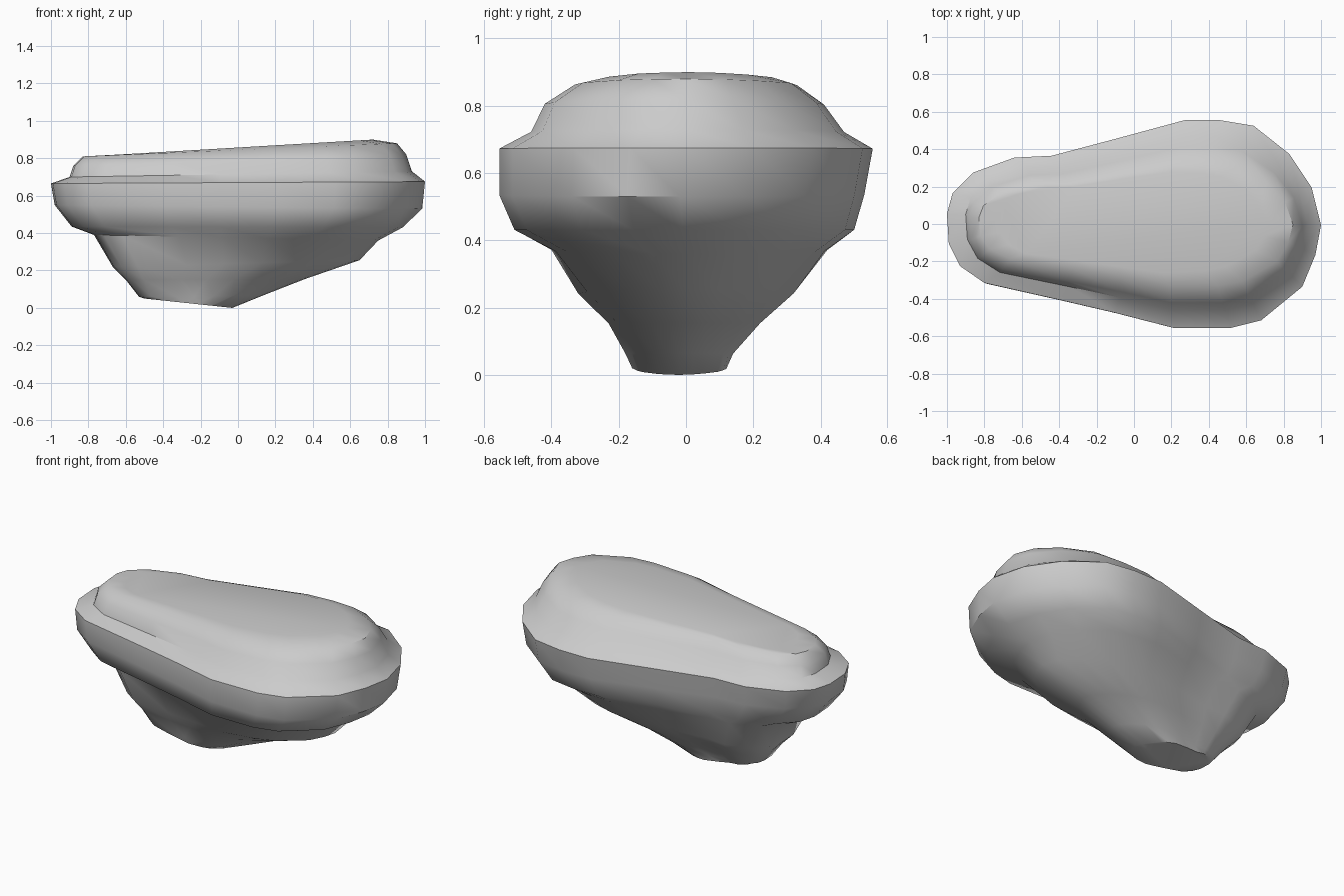
import bpy, bmesh, math

if "Cube" in bpy.data.objects:
    bpy.data.objects.remove(bpy.data.objects["Cube"])

# Egg-shaped plan outline of the widest rim (clockwise from the narrow left end)
OUTLINE = [(-1, .06), (-.97, .17), (-.86, .28), (-.64, .36), (-.44, .37), (-.1, .46),
           (.27, .56), (.46, .56), (.64, .53), (.83, .38), (.95, .2), (1, 0),
           (.97, -.16), (.9, -.33), (.68, -.51), (.52, -.55), (.21, -.55), (-.1, -.47),
           (-.4, -.4), (-.8, -.31), (-.93, -.22), (-.99, -.1)]

# Levels, bottom to top: x min, x max, y min, y max, z at left, z at right, taper correction
LEVELS = [(-.50, -.03, -.16, .12, .05, .00, .35),
          (-.53, .13, -.18, .14, .06, .065, .35),
          (-.60, .36, -.23, .22, .15, .155, .35),
          (-.67, .65, -.32, .32, .22, .255, .25),
          (-.77, .75, -.40, .42, .39, .36, .1),
          (-.89, .88, -.51, .50, .435, .43, 0),
          (-.98, .985, -.555, .53, .55, .53, 0),
          (-1.0, 1.0, -.555, .555, .665, .675, 0),
          (-.90, .93, -.46, .47, .70, .73, 0),
          (-.88, .90, -.42, .41, .76, .82, 0),
          (-.83, .85, -.33, .33, .81, .88, 0),
          (-.72, .72, -.26, .28, .815, .90, .1)]


def remap(v, lo, hi, a, b):
    return a + (v - lo) / (hi - lo) * (b - a)


def ring(bm, x0, x1, y0, y1, zl, zr, taper):
    pts = [(x, y * (1 - taper * x)) for x, y in OUTLINE]
    lo, hi = min(p[1] for p in pts), max(p[1] for p in pts)
    return [bm.verts.new((remap(x, -1, 1, x0, x1), remap(y, lo, hi, y0, y1),
                          remap(x, -1, 1, zl, zr))) for x, y in pts]


# Boulder: stacked rings bridged into one closed skin
bm = bmesh.new()
rings = [ring(bm, *level) for level in LEVELS]
n = len(OUTLINE)
for a, b in zip(rings, rings[1:]):
    for i in range(n):
        j = (i + 1) % n
        bm.faces.new((a[i], a[j], b[j], b[i]))
bm.faces.new(rings[0])
bm.faces.new(rings[-1])
bmesh.ops.recalc_face_normals(bm, faces=bm.faces)

mesh = bpy.data.meshes.new("boulder")
bm.to_mesh(mesh)
bm.free()
boulder = bpy.data.objects.new("boulder", mesh)
bpy.context.collection.objects.link(boulder)
bpy.context.view_layer.objects.active = boulder
boulder.select_set(True)
bpy.ops.object.shade_smooth_by_angle(angle=math.radians(40))
